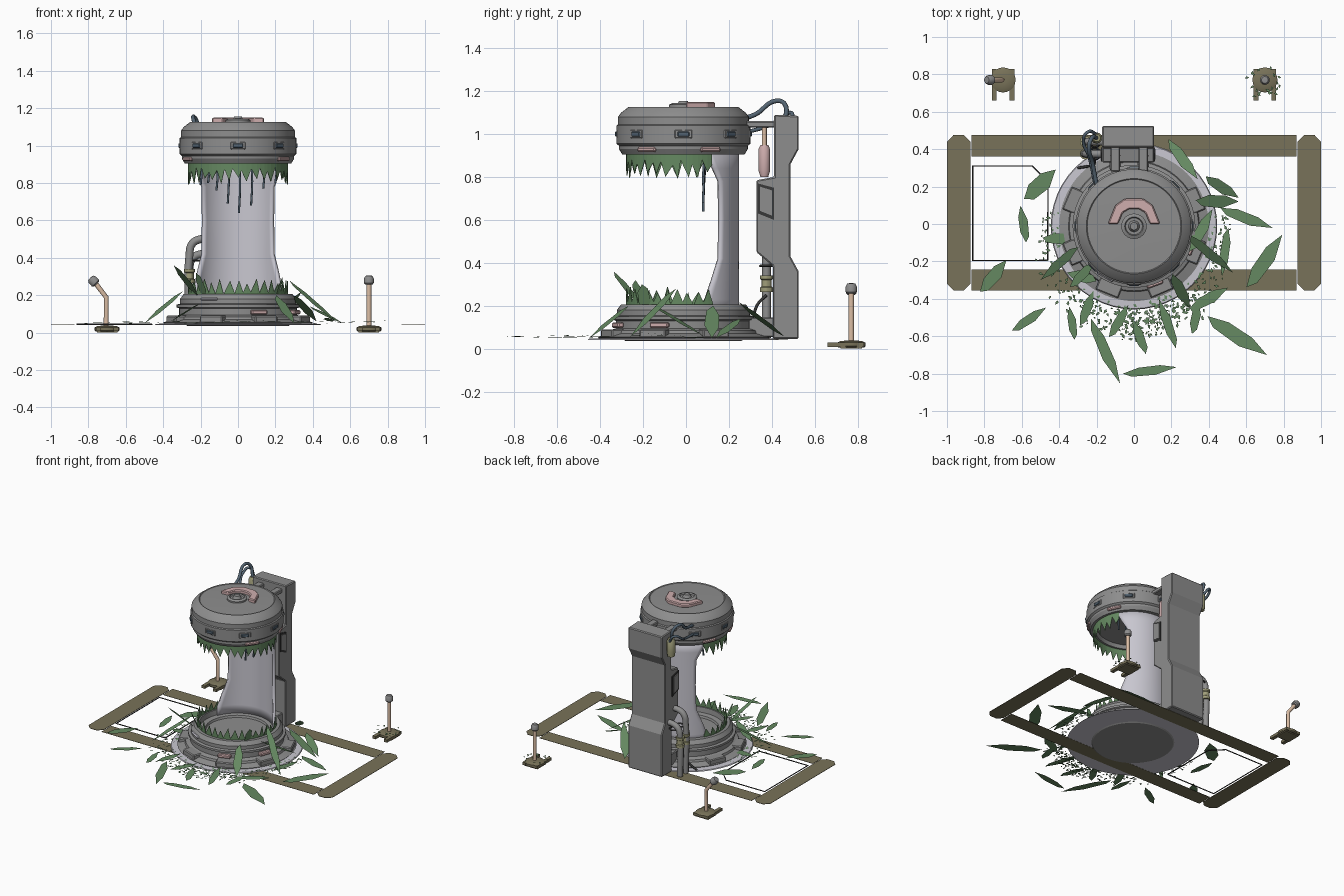
import bpy, bmesh, math, random
from mathutils import Vector, Matrix

if "Cube" in bpy.data.objects:
    bpy.data.objects.remove(bpy.data.objects["Cube"])
random.seed(4)
CY = -0.012  # pod axis

def mat(name, c):
    m = bpy.data.materials.new(name)
    m.diffuse_color = (*c, 1)
    m.use_nodes = True
    m.node_tree.nodes["Principled BSDF"].inputs["Base Color"].default_value = m.diffuse_color
    return m

GREEN = mat("glass_green", (.13, .25, .12))
OLIVE = mat("olive", (.19, .17, .10))
PALE = mat("pale_lavender", (.58, .57, .63))
GREY = mat("metal_grey", (.27, .27, .27))
PINK = mat("pink", (.62, .42, .42))
PEACH = mat("peach", (.72, .52, .38))
BLUE = mat("cable_blue", (.09, .13, .17))
DARK = mat("dark", (.04, .04, .04))
BRASS = mat("valve_olive", (.36, .35, .2))

def finish(name, bm, m, smooth=False, normals=True):
    if normals:
        bmesh.ops.recalc_face_normals(bm, faces=bm.faces)
    me = bpy.data.meshes.new(name)
    bm.to_mesh(me)
    bm.free()
    o = bpy.data.objects.new(name, me)
    bpy.context.collection.objects.link(o)
    me.materials.append(m)
    if smooth:
        bpy.ops.object.select_all(action='DESELECT')
        o.select_set(True)
        bpy.context.view_layer.objects.active = o
        bpy.ops.object.shade_smooth_by_angle(angle=math.radians(30))
    return o

def lathe(name, prof, m, c=(0, CY, 0), n=48):
    bm = bmesh.new()
    vs = [bm.verts.new((r, 0, z)) for r, z in prof]
    es = [bm.edges.new(p) for p in zip(vs, vs[1:])]
    bmesh.ops.spin(bm, geom=vs + es, cent=(0, 0, 0), axis=(0, 0, 1), angle=2 * math.pi, steps=n)
    bmesh.ops.remove_doubles(bm, verts=bm.verts, dist=1e-4)
    bmesh.ops.translate(bm, verts=bm.verts, vec=c)
    return finish(name, bm, m, True)

def boxes(name, items, m, bevel=0.0):
    # items: (centre, size, z rotation)
    bm = bmesh.new()
    for c, s, a in items:
        M = Matrix.Translation(c) @ Matrix.Rotation(a, 4, 'Z') @ Matrix.Diagonal((*s, 1))
        bmesh.ops.create_cube(bm, size=1, matrix=M)
    o = finish(name, bm, m)
    if bevel:
        b = o.modifiers.new("bevel", 'BEVEL')
        b.width, b.segments = bevel, 1
    return o

def ring_boxes(name, degs, r, z, size, m, bevel=.006):
    it = [((r * math.cos(math.radians(d)), CY + r * math.sin(math.radians(d)), z), size, math.radians(d)) for d in degs]
    return boxes(name, it, m, bevel)

def prism(name, pts, a, b, m, axis='Z', bevel=0.0):
    # outline extruded from a to b along an axis
    f = (lambda p, q, t: (p, q, t)) if axis == 'Z' else (lambda p, q, t: (t, p, q))
    bm = bmesh.new()
    lo = [bm.verts.new(f(*p, a)) for p in pts]
    face = bm.faces.new(lo)
    if b != a:
        ex = bmesh.ops.extrude_face_region(bm, geom=[face])['geom']
        bmesh.ops.translate(bm, verts=[v for v in ex if isinstance(v, bmesh.types.BMVert)],
                            vec=Vector(f(0, 0, b - a)))
    o = finish(name, bm, m)
    if bevel:
        o.modifiers.new("bevel", 'BEVEL').width = bevel
    return o

def tube(name, pts, r, m, smooth=True):
    cu = bpy.data.curves.new(name, 'CURVE')
    cu.dimensions, cu.bevel_depth, cu.bevel_resolution, cu.use_fill_caps = '3D', r, 2, True
    cu.resolution_u = 6
    sp = cu.splines.new('BEZIER' if smooth else 'POLY')
    P = sp.bezier_points if smooth else sp.points
    P.add(len(pts) - 1)
    for q, p in zip(P, pts):
        q.co = p if smooth else (*p, 1)
        if smooth:
            q.handle_left_type = q.handle_right_type = 'AUTO'
    cu.materials.append(m)
    o = bpy.data.objects.new(name, cu)
    bpy.context.collection.objects.link(o)

# pod base and lid
lathe("pod_base", [(0, .036), (.27, .036), (.28, .042), (.35, .042), (.39, .045), (.40, .055), (.35, .07), (.345, .085),
      (.315, .095), (.315, .13), (.328, .135), (.328, .15), (.31, .155), (.31, .18), (.29, .207), (.255, .207),
      (.25, .17), (.215, .165), (.21, .15), (0, .15)], GREY, n=64)
lathe("floor_plate", [(0, .041), (.445, .041), (.44, .047), (.36, .05), (0, .05)], PALE)
lathe("pod_lid", [(0, .93), (.24, .93), (.25, .905), (.285, .905), (.30, .93), (.30, .945), (.312, .955), (.312, 1.04),
      (.305, 1.045), (.305, 1.08), (.29, 1.10), (.255, 1.127), (.25, 1.122), (.10, 1.127), (0, 1.127)], GREY, n=64)
lathe("lid_hub", [(.045, 1.12), (.068, 1.12), (.068, 1.137), (.05, 1.145), (.045, 1.135), (.03, 1.135), (.02, 1.155), (0, 1.155)], GREY, n=24)
prism("lid_handle", [(-.14, 0), (-.10, .10), (-.05, .135), (.05, .135), (.10, .10), (.14, 0), (.085, .0), (.06, .06),
      (.025, .08), (-.025, .08), (-.06, .06), (-.085, 0)], 1.12, 1.15, PINK, bevel=.006)
ring_boxes("lid_latches", range(0, 360, 45), .311, 1.0, (.016, .055, .024), BLUE, .004)
ring_boxes("lid_latch_frames", range(0, 360, 45), .306, 1.0, (.014, .085, .045), GREY)
ring_boxes("lid_pink_clips", [-155, -35, 25, 155], .296, .928, (.02, .10, .022), PINK)
ring_boxes("base_feet", [-157, -112, -67, -22, 23, 157], .355, .068, (.07, .13, .045), GREY)
ring_boxes("base_pink_clips", [-70, -20], .325, .11, (.03, .09, .025), PINK)
ring_boxes("base_slots", [-120], .308, .18, (.02, .10, .018), PALE)

# waisted rear shell of the chamber
bm = bmesh.new()
rows = []
for z, half in [(.16, 68), (.23, 66), (.32, 58), (.42, 49), (.6, 48), (.78, 49), (.84, 57), (.93, 67)]:
    A = [math.radians(90 - half + 2 * half * i / 20) for i in range(21)]
    rows.append([bm.verts.new((.26 * math.cos(a), CY + .26 * math.sin(a), z)) for a in A])
for r0, r1 in zip(rows, rows[1:]):
    for i in range(20):
        bm.faces.new((r0[i], r0[i + 1], r1[i + 1], r1[i]))
wall = finish("rear_shell", bm, PALE, True)
wall.modifiers.new("thickness", 'SOLIDIFY').thickness = .018

# jagged remains of the glass cylinder
def teeth(name, z0, sign, lo, hi):
    bm = bmesh.new()
    n, prev = 46, None
    for i in range(n + 1):
        a = math.radians(150 + 240 * i / n + random.uniform(-1.5, 1.5))
        d = random.uniform(.7, 1) * hi if i % 2 else lo * random.uniform(.6, 1.2)
        x, y = .268 * math.cos(a), .268 * math.sin(a) + CY
        cur = bm.verts.new((x, y, z0)), bm.verts.new((x, y, z0 + sign * d))
        if prev:
            bm.faces.new((prev[0], cur[0], cur[1], prev[1]))
        prev = cur
    finish(name, bm, GREEN).modifiers.new("thickness", 'SOLIDIFY').thickness = .004

teeth("upper_glass_teeth", .92, -1, .055, .13)
teeth("lower_glass_teeth", .19, 1, .025, .10)

# large fallen shards: (x, y, length, width, angle), lying flat
def shard(bm, p0, p1, w):
    p0, p1 = Vector(p0), Vector(p1)
    d = p1 - p0
    s = d.cross(Vector((0, 0, 1))).normalized() * w / 2
    pts = [p0 - s * .2, p0 + d * .3 - s, p0 + d * .7 - s * .9, p1, p0 + d * .6 + s, p0 + d * .15 + s * .7]
    bm.faces.new([bm.verts.new(p) for p in pts])

flat = [(-.5, .21, .23, .09, 45), (-.59, 0, .2, .05, 100), (-.39, -.08, .2, .06, 0), (-.75, -.28, .22, .07, 52),
        (-.56, -.51, .22, .05, 35), (-.33, -.53, .18, .045, 100), (-.155, -.68, .38, .06, -65), (.085, -.785, .29, .05, 8),
        (.18, -.53, .28, .05, 110), (.55, -.6, .38, .08, -32), (.4, -.4, .24, .06, 30), (.7, -.2, .34, .08, 57),
        (.6, .03, .3, .06, -20), (-.08, -.52, .2, .05, 60), (.03, -.6, .2, .05, 112), (-.25, -.45, .2, .05, 70), (.33, -.5, .18, .05, 80)]
bm = bmesh.new()
for i, (x, y, l, w, a) in enumerate(flat):
    dx, dy = l / 2 * math.cos(math.radians(a)), l / 2 * math.sin(math.radians(a))
    z = .05 + .004 * (i % 3)
    shard(bm, (x - dx, y - dy, z), (x + dx, y + dy, z + .006), w)
# shards leaning on the base or still stuck in it
for p0, p1, w in [((-.34, -.34, .36), (-.21, -.2, .19), .05), ((-.22, -.24, .32), (-.17, -.2, .17), .06),
                  ((.27, -.05, .28), (.53, -.26, .055), .05), ((.33, .12, .2), (.56, .12, .05), .07),
                  ((.18, .45, .06), (.34, .24, .22), .06), ((-.3, -.12, .22), (-.5, -.3, .05), .05),
                  ((.3, -.15, .2), (.42, .08, .06), .06), ((.2, -.27, .2), (.3, -.45, .05), .06),
                  ((.38, .25, .14), (.56, .14, .05), .06), ((-.2, -.3, .16), (-.36, -.26, .06), .06),
                  ((.5, -.02, .06), (.47, -.28, .08), .05), ((.24, -.2, .3), (.2, -.19, .17), .06)]:
    shard(bm, p0, p1, w)
finish("fallen_glass_shards", bm, GREEN, normals=False)

# small glass crumbs
bm = bmesh.new()
def crumb(x, y, z, s):
    t = random.uniform(0, 6.3)
    bm.faces.new([bm.verts.new((x + s * k * math.cos(t + q), y + s * k * math.sin(t + q), z))
                  for q, k in ((0, 1), (2, .6), (3.4, .9), (5, .5))])
for i in range(420):
    a = math.radians(random.choice([random.gauss(-78, 24), random.uniform(-190, 10)]))
    r = random.uniform(.4, .52) + .12 * random.random() * max(0, -math.sin(a))
    crumb(r * math.cos(a), CY + r * math.sin(a), .052, random.uniform(.006, .016))
for i in range(22):
    a, r = random.uniform(0, 6.3), random.uniform(.05, .11)
    crumb(.7 + r * math.cos(a), .76 + r * math.sin(a) * .9, .045, .012)
finish("glass_crumbs", bm, GREEN, normals=False)

# floor frame
for s, side in ((-1, "left"), (1, "right")):
    prism("frame_" + side, [(s * x, y) for x, y in ((.875, -.32), (.91, -.355), (.965, -.355), (1, -.32), (1, .44), (.965, .476), (.91, .476), (.875, .44))], .04, .043, OLIVE)
for name, y0, y1 in (("frame_front", -.355, -.243), ("frame_back", .362, .476)):
    prism(name, [(-.87, y0), (.87, y0), (.87, y1), (-.87, y1)], .04, .042, OLIVE)
tube("floor_outline", [(-.46, -.195, .044), (-.862, -.195, .044), (-.862, .31, .044), (-.545, .31, .044), (-.46, .225, .044), (-.46, -.195, .044)], .004, DARK, False)

# rear service column
prism("service_column", [(.405, .045), (.525, .045), (.525, .36), (.487, .43), (.487, .86), (.525, .93), (.525, 1.085),
      (.41, 1.09), (.41, .80), (.328, .785), (.328, .45), (.405, .385)], -.17, .107, GREY, 'X', .006)
for x0, x1, side in ((.103, .112, "right"), (-.176, -.166, "left")):
    prism("column_window_rim_" + side, [(.335, .63), (.41, .60), (.41, .75), (.335, .77)], x0, x1, DARK, 'X')
    prism("column_window_" + side, [(.345, .642), (.40, .62), (.40, .738), (.345, .755)], x0 - .004, x1 + .004, GREY, 'X')
boxes("lid_arms", [((x, .35, 1.045), (.05, .14, .03), 0) for x in (-.10, .05)], GREY, .005)
boxes("base_arms", [((x, .36, .10), (.06, .14, .09), 0) for x in (-.10, .05)], GREY, .005)
for x in (-.10, .05):
    lathe("damper_body", [(0, .80), (.018, .80), (.027, .83), (.027, .93), (.018, .95), (0, .95)], PINK, (x, .365, 0), 16)
    lathe("damper_rod", [(0, .94), (.012, .94), (.012, 1.04), (0, 1.04)], PEACH, (x, .365, 0), 12)

# pipes, valves and hoses on the column's left side
for y, zt in ((.375, .50), (.44, .42)):
    tube("side_pipe", [(-.26, y, .05), (-.26, y, zt - .09), (-.245, y, zt - .025), (-.20, y, zt), (-.15, y, zt)], .021, GREY)
    lathe("pipe_valve", [(0, .265), (.03, .265), (.03, .285), (.024, .29), (.024, .32), (.03, .325), (.03, .34), (0, .34)], BRASS, (-.26, y, 0), 12)
    tube("lower_pipe", [(-.26, y, .045), (-.26, y, .27)], .014, BRASS, False)
    lathe("valve_wheel", [(.03, .0), (.036, .006), (.03, .012), (.024, .006), (.03, 0)], DARK, (-.21, y, .38), 16)
lathe("upper_valve", [(0, .93), (.025, .93), (.03, .97), (.03, 1.04), (.02, 1.06), (0, 1.06)], BRASS, (-.2, .46, 0), 12)
tube("lid_hose", [(-.2, .46, 1.05), (-.225, .46, 1.14), (-.24, .42, 1.155), (-.22, .32, 1.09), (-.2, .21, 1.06)], .011, BLUE)
tube("rear_hose", [(-.2, .48, 1.04), (-.25, .49, 1.1), (-.27, .44, 1.07), (-.24, .36, 1.03), (-.21, .22, 1.0)], .009, BLUE)
tube("floor_cable", [(-.22, .375, .25), (-.21, .33, .2), (-.24, .31, .09), (-.3, .3, .05)], .007, DARK)
for x, z in ((-.16, .8), (-.115, .76), (-.055, .69), (.005, .64), (.07, .68), (.135, .77), (.2, .8), (-.2, .79)):
    tube("hanging_cable", [(x, .10, .94), (x + .006, .085, (z + .94) / 2), (x, .08, z)], .006, BLUE)

# two floor lamps, the left one bent
for s, side, path in ((-1, "left", [(-.705, .77, .03), (-.705, .77, .19), (-.765, .77, .268)]),
                      (1, "right", [(.7, .77, .03), (.7, .77, .27)])):
    c = (s * .7, .77, 0)
    lathe("lamp_base_" + side, [(0, .006), (.06, .006), (.067, .012), (.067, .028), (.05, .036), (.02, .038), (0, .038)], OLIVE, c, 20)
    boxes("lamp_feet_" + side, [((c[0] + dx, .745, .018), (.026, .17, .02), 0) for dx in (-.047, .047)], OLIVE)
    boxes("lamp_skid_" + side, [((c[0], .77, .005), (.11, .10, .01), 0)], OLIVE)
    tube("lamp_pole_" + side, path, .013, PEACH, False)
    head = lathe("lamp_head_" + side, [(0, -.012), (.02, -.012), (.026, -.005), (.026, .02), (.018, .034), (0, .036)], GREY, (0, 0, 0), 16)
    head.location = path[-1]
    head.rotation_euler = (0, -.75 if s < 0 else 0, 0)
